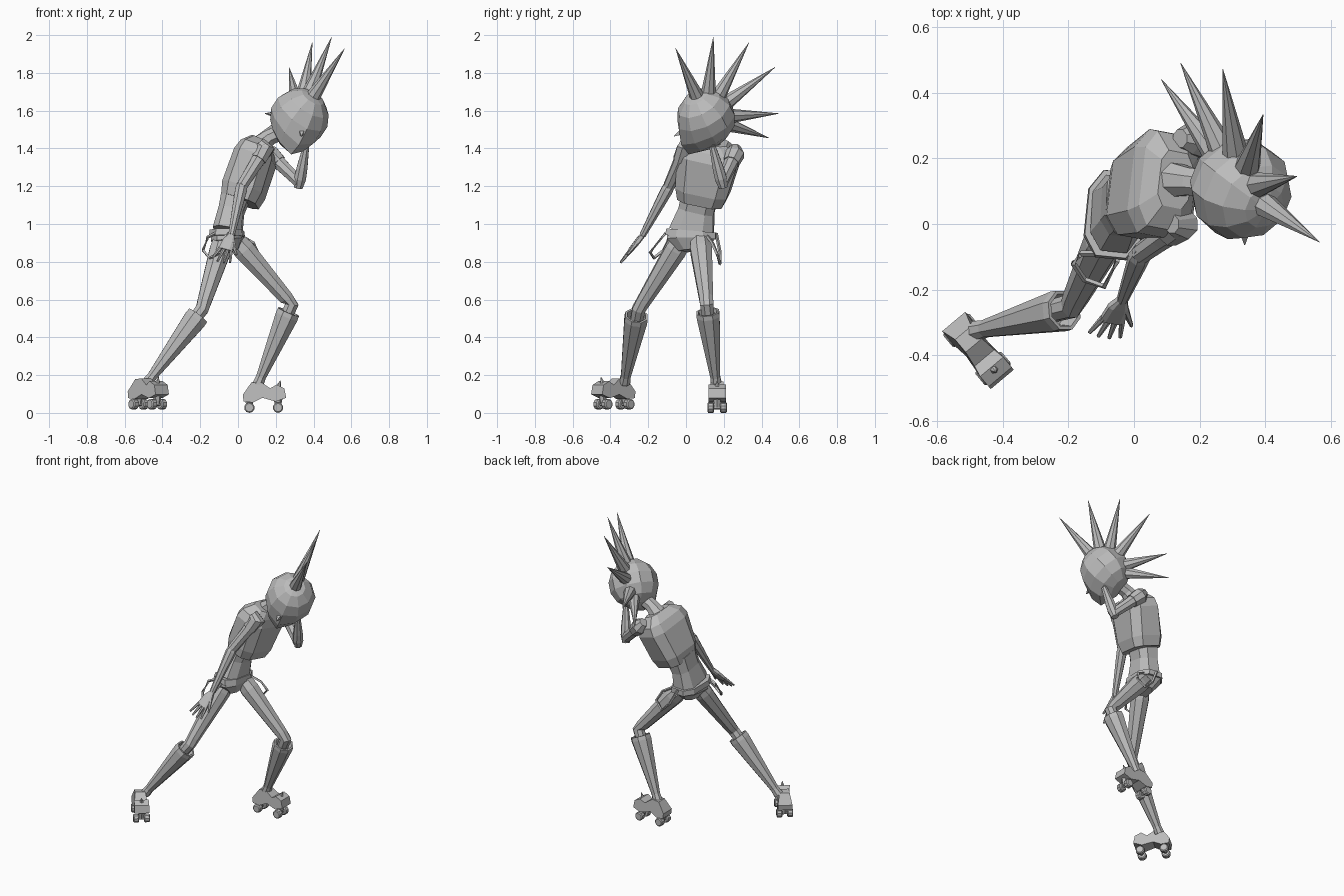
import bpy, bmesh, math
from mathutils import Vector, Matrix

cube = bpy.data.objects.get("Cube")
if cube:
    bpy.data.objects.remove(cube, do_unlink=True)

grey = bpy.data.materials.new("plain grey")
grey.use_nodes = True
TONE = (0.5, 0.5, 0.5, 1)
grey.diffuse_color = TONE
grey.node_tree.nodes["Principled BSDF"].inputs["Base Color"].default_value = TONE


def finish(bm, name):
    bmesh.ops.recalc_face_normals(bm, faces=bm.faces)
    mesh = bpy.data.meshes.new(name)
    bm.to_mesh(mesh)
    bm.free()
    mesh.materials.append(grey)
    ob = bpy.data.objects.new(name, mesh)
    bpy.context.collection.objects.link(ob)
    return ob


def loft(name, rings, side=(0, 1, 0), axis=None, n=8, power=1.0):
    """Skin rings of (centre, half width, half depth) along a path."""
    bm = bmesh.new()
    pts = [Vector(r[0]) for r in rings]
    loops = []
    for i, (c, w, d) in enumerate(rings):
        t = Vector(axis) if axis else pts[min(i + 1, len(pts) - 1)] - pts[max(i - 1, 0)]
        t.normalize()
        s = Vector(side)
        s = (s - t * s.dot(t)).normalized()
        f = s.cross(t)
        loop = []
        for k in range(n):
            a = math.tau * (k + 0.5) / n
            ca, sa = math.cos(a), math.sin(a)
            u = math.copysign(abs(ca) ** power, ca) * w
            v = math.copysign(abs(sa) ** power, sa) * d
            loop.append(bm.verts.new(pts[i] + s * u + f * v))
        loops.append(loop)
    for a, b in zip(loops, loops[1:]):
        for k in range(n):
            bm.faces.new((a[k], a[(k + 1) % n], b[(k + 1) % n], b[k]))
    bm.faces.new(loops[0])
    bm.faces.new(loops[-1])
    return finish(bm, name)


def limb(name, points, radii, **kw):
    return loft(name, [(p, r, r) for p, r in zip(points, radii)], **kw)


# Torso, leaning forward towards +x
BODY_SIDE = (0.15, 0.97, -0.1)
loft("chest", [((0.01, 0.08, 1.12), 0.125, 0.10), ((0.03, 0.09, 1.18), 0.145, 0.115),
               ((0.09, 0.12, 1.35), 0.17, 0.11), ((0.105, 0.13, 1.40), 0.155, 0.09),
               ((0.125, 0.135, 1.44), 0.09, 0.055)], side=BODY_SIDE, power=0.55)
loft("waist", [((-0.01, 0.075, 1.16), 0.10, 0.08), ((-0.035, 0.055, 1.07), 0.10, 0.07),
               ((-0.055, 0.03, 0.96), 0.125, 0.08)], side=(0.1, 1, 0), power=0.7)
loft("pelvis", [((-0.055, 0.03, 0.96), 0.13, 0.085), ((-0.055, 0.025, 0.92), 0.13, 0.088),
                ((-0.045, 0.03, 0.86), 0.07, 0.05)], side=(0.1, 1, 0), power=0.7)
loft("belt", [((-0.058, 0.03, 0.965), 0.138, 0.09), ((-0.058, 0.027, 0.93), 0.142, 0.094)],
     side=(0.1, 1, 0), power=0.7)
limb("neck", [(0.11, 0.135, 1.41), (0.17, 0.13, 1.46), (0.26, 0.12, 1.50)], [0.06, 0.045, 0.045])

# Hanging straps on both hips
for name, path in {
    "right_strap": [(-0.10, -0.09, 0.96), (-0.16, -0.09, 0.93), (-0.185, -0.12, 0.86),
                    (-0.15, -0.17, 0.82), (-0.09, -0.19, 0.85), (-0.05, -0.11, 0.95)],
    "left_strap": [(-0.05, 0.16, 0.95), (0.0, 0.18, 0.85), (0.06, 0.18, 0.79),
                   (0.11, 0.165, 0.84), (0.08, 0.14, 0.90), (0.01, 0.11, 0.94)],
}.items():
    limb(name, path, [0.009] * len(path), side=(0.3, 0.5, 0.8), n=4)

# Arms
SHOULDER_R, ELBOW_R, WRIST_R = (0.145, 0.0, 1.40), (0.02, -0.09, 1.20), (-0.035, -0.23, 0.94)
SHOULDER_L, ELBOW_L, WRIST_L = (0.17, 0.26, 1.37), (0.325, 0.19, 1.22), (0.36, 0.14, 1.41)


def arm(tag, shoulder, elbow, wrist):
    limb(tag + "_shoulder", [Vector(shoulder) + Vector((-0.03, 0, 0.035)), shoulder,
                             Vector(shoulder).lerp(Vector(elbow), 0.3)], [0.03, 0.052, 0.044])
    limb(tag + "_upper_arm", [shoulder, Vector(shoulder).lerp(Vector(elbow), 0.5), elbow],
         [0.044, 0.036, 0.032])
    down = (Vector(wrist) - Vector(elbow)).normalized()
    limb(tag + "_forearm", [Vector(elbow) - down * 0.03, Vector(elbow) + down * 0.02,
                            Vector(elbow) + down * 0.08, wrist], [0.024, 0.034, 0.031, 0.018])


arm("right", SHOULDER_R, ELBOW_R, WRIST_R)
arm("left", SHOULDER_L, ELBOW_L, WRIST_L)


# Hands: flat palm, four fingers and a thumb
def hand(tag, wrist, direction, across, size, thumb_sign):
    w, d, a = Vector(wrist), Vector(direction).normalized(), Vector(across).normalized()
    loft(tag + "_palm", [(w, 0.016 * size, 0.015), (w + d * 0.04 * size, 0.034 * size, 0.016),
                         (w + d * 0.11 * size, 0.040 * size, 0.013)], side=a, power=0.6)
    for i in range(4):
        k = i - 1.5
        base = w + d * 0.10 * size + a * k * 0.020 * size
        tip = base + (d + a * k * 0.16) * (0.10 - 0.012 * abs(k)) * size
        limb(f"{tag}_finger_{i + 1}", [base, tip], [0.011 * size, 0.006 * size], side=a, n=6)
    base = w + d * 0.05 * size + a * thumb_sign * 0.025 * size
    limb(tag + "_thumb", [base, base + (d + a * thumb_sign * 0.6) * 0.07 * size],
         [0.013 * size, 0.006 * size], side=a, n=6)


hand("right", WRIST_R, (-0.065, -0.13, -0.16), (1, -0.15, -0.25), 0.98, 1)
hand("left", WRIST_L, (-0.12, -0.03, 0.35), (0.3, -0.9, 0.0), 0.6, 1)

# Legs with flared boot cuffs
LEGS = {
    "left": ((-0.01, 0.075, 0.91), (0.285, 0.11, 0.575), (0.268, 0.115, 0.535), (0.105, 0.16, 0.15)),
    "right": ((-0.075, -0.02, 0.92), (-0.19, -0.25, 0.55), (-0.212, -0.262, 0.515), (-0.48, -0.325, 0.16)),
}
for tag, (hip, knee, cuff, ankle) in LEGS.items():
    hip, knee, cuff, ankle = map(Vector, (hip, knee, cuff, ankle))
    limb(tag + "_thigh", [hip, hip.lerp(knee, 0.15), hip.lerp(knee, 0.9), knee,
                          knee.lerp(ankle, 0.25)], [0.055, 0.062, 0.04, 0.038, 0.035])
    line = ankle - cuff
    limb(tag + "_boot_shaft", [cuff + line * 0.12, cuff, cuff, cuff + line * 0.06,
                               cuff + line * 0.9, ankle],
         [0.04, 0.053, 0.064, 0.066, 0.028, 0.032], axis=line)


# Roller boots: extruded side outline, two axles with paired wheels
OUTLINE = [(-.115, .095), (-.07, .16), (-.02, .165), (.03, .13), (.065, .15), (.105, .13),
           (.115, .08), (.06, .06), (-.01, .08), (-.06, .055), (-.11, .06)]


def skate(tag, place):
    bm = bmesh.new()
    face = bm.faces.new([bm.verts.new((x, -0.046, z)) for x, z in OUTLINE])
    out = bmesh.ops.extrude_face_region(bm, geom=[face])
    moved = [g for g in out["geom"] if isinstance(g, bmesh.types.BMVert)]
    bmesh.ops.translate(bm, verts=moved, vec=(0, 0.092, 0))
    # narrow the ankle and pinch the middle of the foot
    for v in bm.verts:
        v.co.y *= 0.7 if v.co.z > 0.155 else (0.85 if abs(v.co.x) < 0.04 else 1)
    finish(bm, tag + "_boot").matrix_world = place
    for label, x in (("rear", -0.08), ("front", 0.072)):
        limb(f"{tag}_{label}_axle", [(x, -0.05, 0.028), (x, 0.05, 0.028)], [0.01, 0.01],
             side=(1, 0, 0), n=6).matrix_world = place
        limb(f"{tag}_{label}_truck", [(x, 0, 0.028), (x, 0, 0.08)], [0.014, 0.025],
             n=6).matrix_world = place
        for where, y in (("inner", -0.034), ("outer", 0.034)):
            limb(f"{tag}_{label}_{where}_wheel",
                 [(x, y - 0.018, 0.028), (x, y - 0.013, 0.028), (x, y + 0.013, 0.028), (x, y + 0.018, 0.028)],
                 [0.022, 0.028, 0.028, 0.022], side=(1, 0, 0), n=10).matrix_world = place
    limb(tag + "_toe_spike", [(0.075, 0, 0.14), (0.085, 0, 0.172)], [0.014, 0.001],
         n=6).matrix_world = place


skate("left", Matrix.Translation((0.14, 0.165, 0)))
skate("right", Matrix.Translation((-0.475, -0.385, 0.018)) @ Matrix.Rotation(math.radians(-50), 4, "Z"))

# Head: faceted ball drawn out to a chin
CENTRE = Vector((0.325, 0.107, 1.565))
RIGHT, UP = Vector((-0.85, -0.395, 0.357)).normalized(), Vector((0.5, -0.395, 0.754))
UP = (UP - RIGHT * UP.dot(RIGHT)).normalized()
FRONT = UP.cross(RIGHT)
CHIN = Vector((-0.045, -0.10, -0.19)).normalized()
bm = bmesh.new()
bmesh.ops.create_uvsphere(bm, u_segments=10, v_segments=7, radius=0.157)
frame = Matrix((RIGHT, FRONT, UP)).transposed()
for v in bm.verts:
    d = (frame @ v.co).normalized()
    pull = max(0.0, d.dot(CHIN))
    v.co = CENTRE + d * 0.157 + CHIN * 0.065 * pull ** 5
finish(bm, "head")
nose = CENTRE + Vector((0.012, -0.125, -0.075))
limb("nose", [nose, nose + Vector((0.0, -0.045, -0.025))], [0.022, 0.002], n=4)

# Row of hair spikes
TIPS = [(0.565, -0.055, 1.93), (0.496, 0.145, 1.99), (0.393, 0.333, 1.96),
        (0.27, 0.472, 1.83), (0.142, 0.49, 1.585), (0.083, 0.44, 1.455)]
for i, tip in enumerate(TIPS):
    ray = (Vector(tip) - CENTRE).normalized()
    limb(f"hair_spike_{i + 1}", [CENTRE + ray * 0.125, tip], [0.041, 0.001], side=RIGHT)
